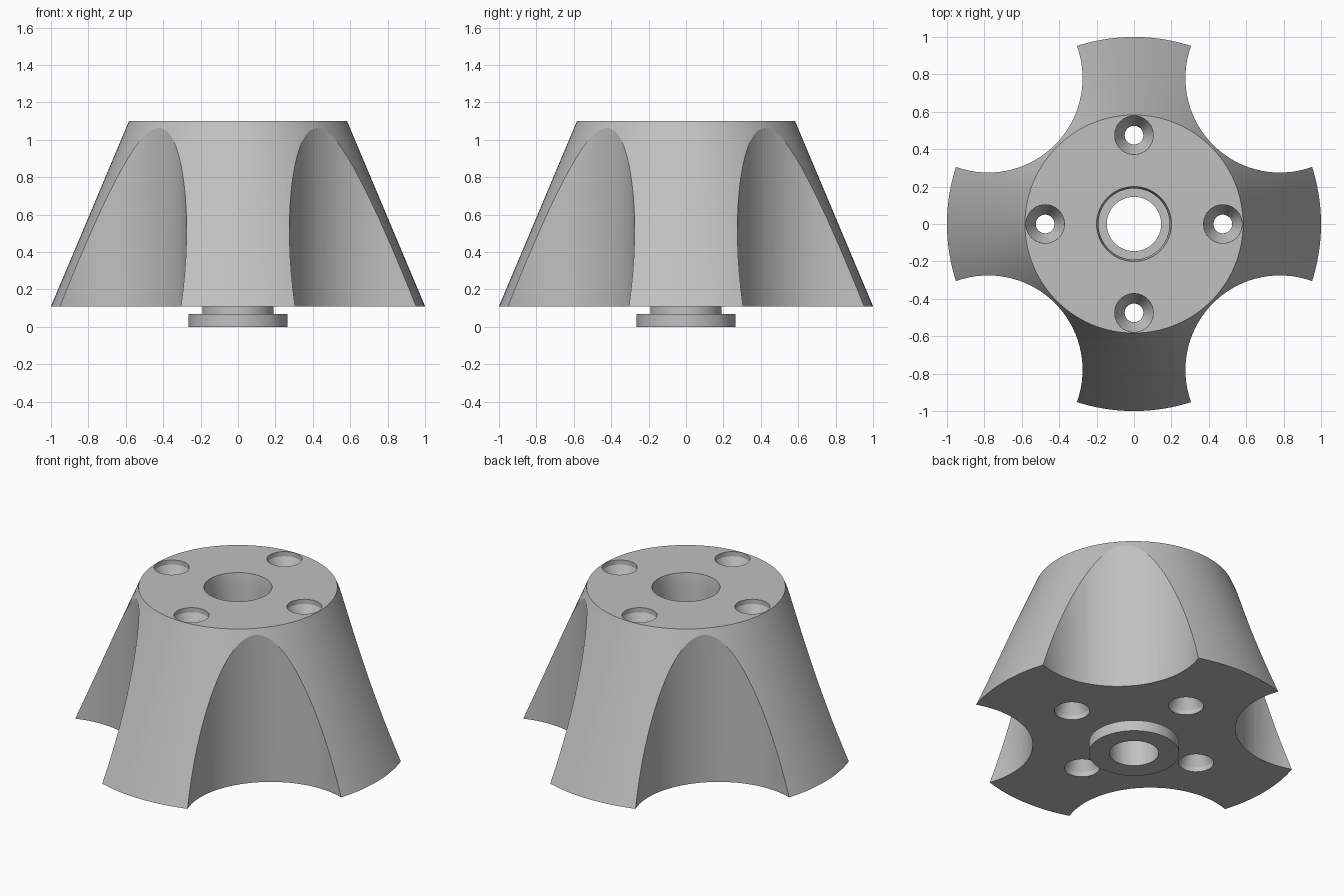
import bpy
import bmesh
import math
from mathutils import Matrix, Vector

cube = bpy.data.objects.get("Cube")
if cube:
    bpy.data.objects.remove(cube, do_unlink=True)

grey = bpy.data.materials.new("light_grey")
grey.use_nodes = True
colour = (0.53, 0.53, 0.53, 1)
grey.diffuse_color = colour
grey.node_tree.nodes["Principled BSDF"].inputs["Base Color"].default_value = colour


def lathe(name, profile, sides, place=(0, 0, 0)):
    """Turn a closed (radius, height) profile around z."""
    bm = bmesh.new()
    verts = [bm.verts.new((r, 0, z)) for r, z in profile]
    edges = [bm.edges.new((v, verts[i - 1])) for i, v in enumerate(verts)]
    bmesh.ops.spin(bm, geom=verts + edges, axis=(0, 0, 1), cent=(0, 0, 0),
                   angle=math.tau, steps=sides, use_merge=True)
    bmesh.ops.remove_doubles(bm, verts=bm.verts, dist=1e-5)
    bmesh.ops.recalc_face_normals(bm, faces=bm.faces)
    bm.transform(Matrix.Translation(place))
    mesh = bpy.data.meshes.new(name)
    bm.to_mesh(mesh)
    bm.free()
    mesh.materials.append(grey)
    obj = bpy.data.objects.new(name, mesh)
    bpy.context.collection.objects.link(obj)
    return obj


# Tapered body with stepped centre bore and flanged boss underneath
BASE, TOP = 0.11, 1.10
body = lathe("tapered_body", [
    (0.145, 0), (0.265, 0), (0.265, 0.07), (0.19, 0.07), (0.19, BASE),
    (1, BASE), (0.583, TOP), (0.2, TOP), (0.19, TOP - 0.06),
    (0.19, 0.8), (0.145, 0.8)], 128)

# Cutters: four scallops on the diagonals, four double countersunk holes
WIDE, NARROW, LIP, SINK = 0.103, 0.05, 0.03, 0.13
scallop = [(0, 0), (0.505, 0), (0.505, 1.3), (0, 1.3)]
hole = [(0, 0), (WIDE, 0), (WIDE, BASE + LIP), (NARROW, BASE + SINK),
        (NARROW, TOP - SINK), (WIDE, TOP - LIP), (WIDE, 1.3), (0, 1.3)]
cutters = []
for i in range(4):
    turn = Matrix.Rotation(i * math.pi / 2, 3, "Z")
    cutters.append(lathe("scallop_cutter", scallop, 96,
                         turn @ Vector((0.78, 0.78, 0))))
    cutters.append(lathe("hole_cutter", hole, 40,
                         turn @ Vector((0.475, 0, 0))))

for cutter in cutters:
    cutter.hide_render = True
    cut = body.modifiers.new("cut", "BOOLEAN")
    cut.operation = "DIFFERENCE"
    cut.solver = "EXACT"
    cut.object = cutter

# Bake the cuts and drop the cutters
graph = bpy.context.evaluated_depsgraph_get()
result = bpy.data.meshes.new_from_object(body.evaluated_get(graph))
body.modifiers.clear()
body.data = result
for cutter in cutters:
    bpy.data.objects.remove(cutter, do_unlink=True)

# Smooth curved walls, keep the rims sharp
bpy.ops.object.select_all(action="DESELECT")
body.select_set(True)
bpy.context.view_layer.objects.active = body
bpy.ops.object.shade_smooth_by_angle(angle=math.radians(20))
